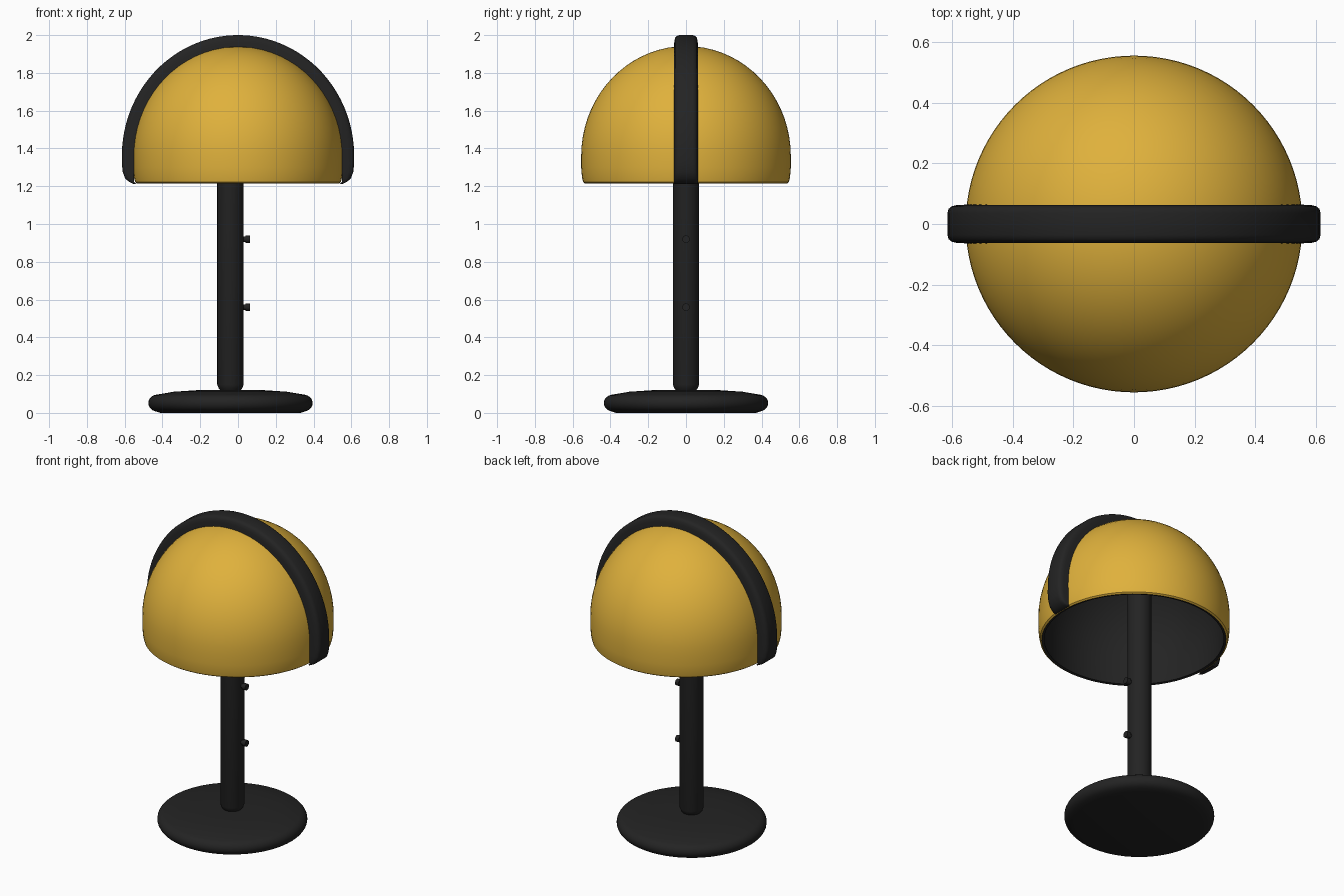
import bpy, bmesh, math
from math import sin, cos, pi, radians

cube = bpy.data.objects.get("Cube")
if cube:
    bpy.data.objects.remove(cube, do_unlink=True)


def material(name, rgb):
    m = bpy.data.materials.new(name)
    m.use_nodes = True
    m.diffuse_color = (*rgb, 1)
    shader = m.node_tree.nodes["Principled BSDF"]
    shader.inputs["Base Color"].default_value = (*rgb, 1)
    shader.inputs["Roughness"].default_value = 0.6
    return m


YELLOW = material("warm yellow", (0.74, 0.44, 0.045))
BLACK = material("soft black", (0.017, 0.017, 0.017))


def finish(name, bm, mats, angle=40):
    bmesh.ops.recalc_face_normals(bm, faces=bm.faces)
    me = bpy.data.meshes.new(name)
    bm.to_mesh(me)
    bm.free()
    ob = bpy.data.objects.new(name, me)
    bpy.context.collection.objects.link(ob)
    for m in mats:
        me.materials.append(m)
    bpy.ops.object.select_all(action='DESELECT')
    ob.select_set(True)
    bpy.context.view_layer.objects.active = ob
    bpy.ops.object.shade_smooth_by_angle(angle=radians(angle))
    return ob


def lathe(profile, x=0, segments=64):
    """Spin (radius, z) points about the vertical axis."""
    bm = bmesh.new()
    verts = [bm.verts.new((r, 0, z)) for r, z in profile]
    edges = [bm.edges.new(pair) for pair in zip(verts, verts[1:])]
    bmesh.ops.spin(bm, geom=verts + edges, cent=(0, 0, 0), axis=(0, 0, 1),
                   angle=2 * pi, steps=segments, use_duplicate=False)
    bmesh.ops.remove_doubles(bm, verts=bm.verts, dist=1e-5)
    bmesh.ops.translate(bm, verts=bm.verts, vec=(x, 0, 0))
    return bm


STEM_X = -0.04

# Round foot with a soft rim and slightly crowned top
rim = [(0.385 + 0.05 * cos(a), 0.052 + 0.045 * sin(a))
       for a in [radians(d) for d in range(-75, 80, 15)]]
foot = [(0, 0), (0.37, 0)] + rim + [(0.3, 0.112), (0.18, 0.12), (0, 0.122)]
finish("foot", lathe(foot, STEM_X), [BLACK])

# Stem, running up into the hollow dome
stem = [(0, 0.11), (0.05, 0.115), (0.062, 0.13), (0.07, 0.15), (0.07, 1.85), (0, 1.85)]
finish("stem", lathe(stem, STEM_X, 32), [BLACK])

# Two small pegs on the side of the stem
for label, z in (("lower", 0.56), ("upper", 0.92)):
    bm = bmesh.new()
    for radius, start, end in ((0.014, 0.015, 0.045), (0.02, 0.04, 0.064)):
        made = bmesh.ops.create_cone(bm, cap_ends=True, segments=16,
                                     radius1=radius, radius2=radius, depth=end - start)
        for v in made["verts"]:
            x, y, h = v.co
            v.co = ((start + end) / 2 + h, y, z + x)
    finish(label + "_peg", bm, [BLACK])

# Hollow dome shell: yellow outside, black inside
DOME_Z = 1.36


def dome_arc(r, height, start):
    return [(r * cos(radians(d)), DOME_Z + height * sin(radians(d)))
            for d in range(start, 91, 5)]


outer = [(0.535, 1.215), (0.545, 1.222), (0.551, 1.25), (0.555, 1.3)] + dome_arc(0.555, 0.582, 0)
inner = [(0.52, 1.218), (0.525, 1.25)] + dome_arc(0.525, 0.55, 0)
bm = lathe(outer[::-1] + inner, segments=96)
bm.normal_update()
for f in bm.faces:
    c = f.calc_center_median()
    h = max(c.z - DOME_Z, 0) / 0.582
    r = math.hypot(c.x, c.y) / 0.555
    f.material_index = 1 if r * r + h * h < 0.94 else 0
finish("dome_shell", bm, [YELLOW, BLACK])

# Raised band arching over the dome from side to side
half = [(0.55, 0.612, 1.217), (0.55, 0.575, 1.222), (0.55, 0.597, 1.24), (0.55, 0.61, 1.275),
        (0.55, 0.615, 1.32)]
half[0] = (0.54, 0.555, 1.213)
path = [((a, 0, z), (b, 0, z)) for a, b, z in half]
for d in range(0, 181, 4):
    c, s = cos(radians(d)), sin(radians(d))
    path.append(((0.54 * c, 0, DOME_Z + 0.565 * s), (0.615 * c, 0, DOME_Z + 0.64 * s)))
path += [((-a, 0, z), (-b, 0, z)) for a, b, z in half[::-1]]

# Cross-section: (fraction from inner to outer, half width)
section = [(0, 0.064), (0.55, 0.062), (0.8, 0.058), (0.94, 0.05), (1, 0.036)]
section += [(t, -w) for t, w in section[::-1]]
bm = bmesh.new()
rings = []
for p, q in path:
    rings.append([bm.verts.new((p[0] + (q[0] - p[0]) * t, w, p[2] + (q[2] - p[2]) * t))
                  for t, w in section])
n = len(section)
for a, b in zip(rings, rings[1:]):
    for i in range(n):
        j = (i + 1) % n
        bm.faces.new((a[i], a[j], b[j], b[i]))
bm.faces.new(rings[0])
bm.faces.new(rings[-1][::-1])
finish("arched_band", bm, [BLACK])
